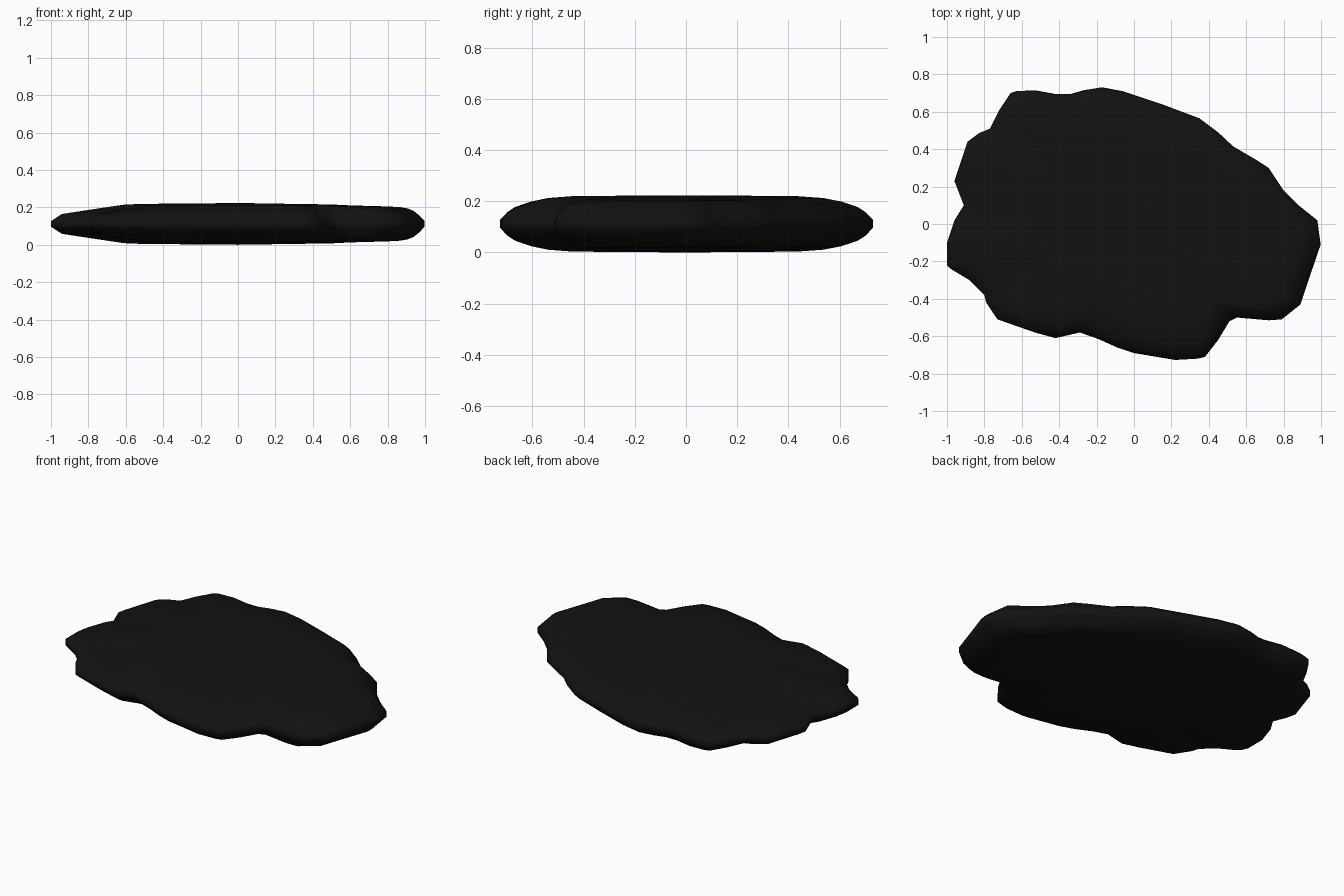
import bpy, bmesh, math

if "Cube" in bpy.data.objects:
    bpy.data.objects.remove(bpy.data.objects["Cube"])

# Irregular outline seen from above
OUTLINE = [
    (.98, .02), (.998, -.11), (.94, -.28), (.89, -.43), (.79, -.51), (.72, -.515),
    (.55, -.50), (.51, -.52), (.45, -.62), (.38, -.71), (.34, -.72), (.22, -.727),
    (0, -.69), (-.09, -.66), (-.19, -.615), (-.29, -.58), (-.42, -.61), (-.53, -.58),
    (-.73, -.51), (-.79, -.42), (-.80, -.38), (-.88, -.30), (-.98, -.24), (-1, -.22),
    (-1, -.10), (-.96, .02), (-.91, .10), (-.96, .23), (-.89, .44), (-.83, .485),
    (-.77, .51), (-.72, .61), (-.66, .70), (-.63, .71), (-.53, .715), (-.42, .695),
    (-.34, .695), (-.27, .715), (-.17, .731), (-.06, .71), (.15, .64), (.35, .565),
    (.45, .49), (.53, .415), (.65, .345), (.72, .30), (.80, .18), (.88, .10)]
MID = 0.1115

# Edge roundness as (inset, half height): general rim, thin left rim, full right rim
RIM = [(0, .015), (.03, .046), (.06, .065), (.12, .086), (.2, .101), (.3, .108), (.5, .11)]
LEFT = [(0, .015), (.06, .053), (.2, .074), (.4, .103), (.5, .107)]
RIGHT = [(0, .015), (.03, .046), (.06, .07), (.1, .086), (.15, .092), (.4, .099), (.6, .109)]
INSETS = [0, .015, .03, .06, .09, .13, .2, .3, .4, .5]


def lookup(profile, d):
    for (a, ha), (b, hb) in zip(profile, profile[1:]):
        if d <= b:
            return ha + (hb - ha) * (d - a) / (b - a)
    return profile[-1][1]


def half_height(x, y, d):
    c = x / math.hypot(x, y)
    side = RIGHT if c > 0 else LEFT
    w = min(1, max(0, abs(c) * 2 - .9))
    return lookup(RIM, d) * (1 - w) + lookup(side, d) * w


bm = bmesh.new()


def ring(d, sign):
    verts = []
    for x, y in OUTLINE:
        s = 1 - d / math.hypot(x, y)
        verts.append(bm.verts.new((x * s, y * s, MID + sign * half_height(x, y, d))))
    return verts


def bridge(a, b):
    n = len(a)
    for i in range(n):
        j = (i + 1) % n
        bm.faces.new((a[i], a[j], b[j], b[i]))


# Domed top and bottom, joined at the rim
rims = []
for sign in (1, -1):
    rings = [ring(d, sign) for d in INSETS]
    for a, b in zip(rings, rings[1:]):
        bridge(a, b)
    centre = bm.verts.new((0, 0, MID + sign * .1115))
    last = rings[-1]
    for i in range(len(last)):
        bm.faces.new((last[i], last[(i + 1) % len(last)], centre))
    rims.append(rings[0])
bridge(rims[0], rims[1])
bmesh.ops.recalc_face_normals(bm, faces=bm.faces[:])
for f in bm.faces:
    f.smooth = True

mesh = bpy.data.meshes.new("flat_slab")
bm.to_mesh(mesh)
bm.free()
slab = bpy.data.objects.new("flat_slab", mesh)
bpy.context.collection.objects.link(slab)

# Near-black surface
mat = bpy.data.materials.new("near_black")
mat.diffuse_color = (.006, .006, .006, 1)
mat.use_nodes = True
mat.node_tree.nodes["Principled BSDF"].inputs["Base Color"].default_value = mat.diffuse_color
mesh.materials.append(mat)
